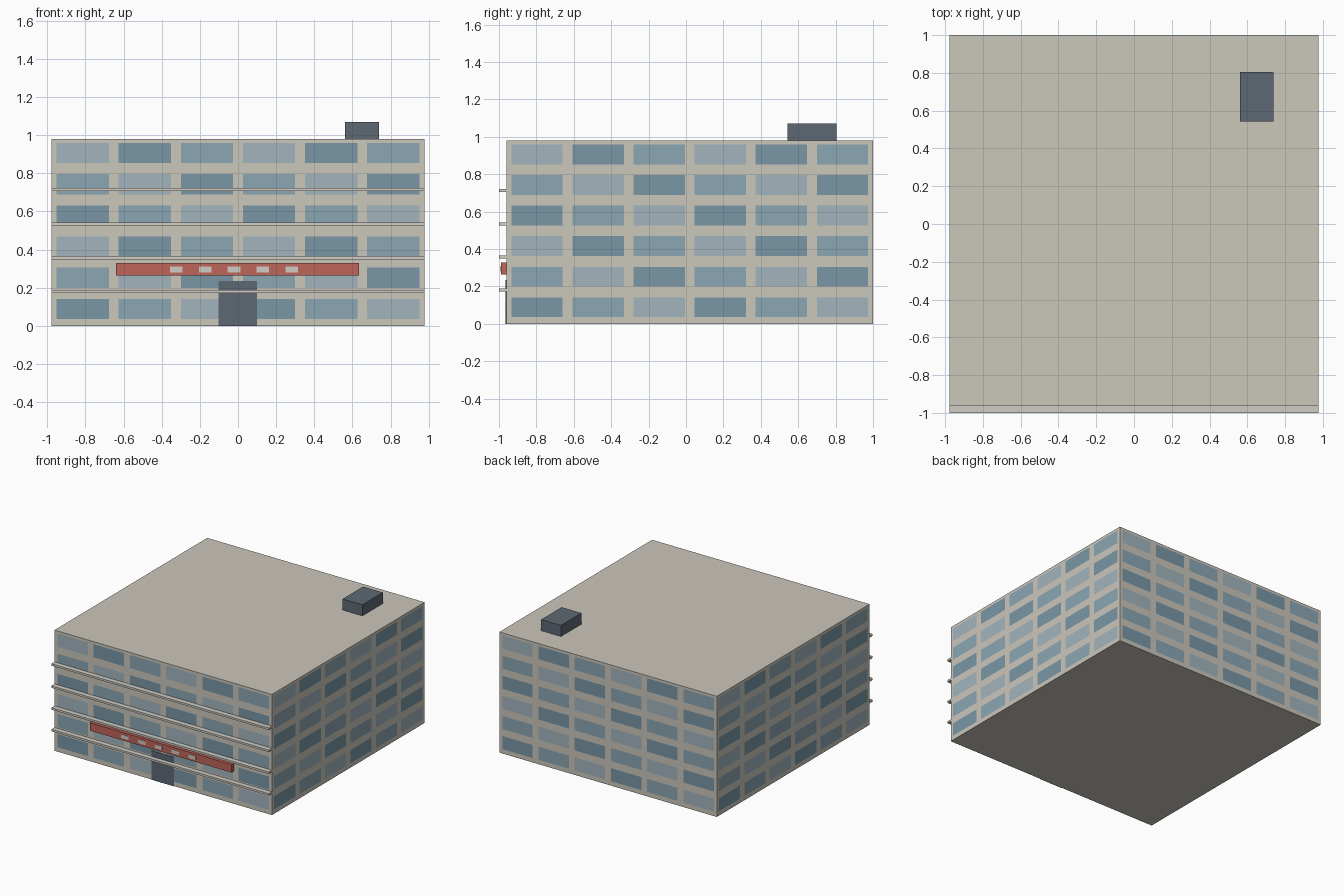
import bpy, bmesh
from mathutils import Vector

if "Cube" in bpy.data.objects:
    bpy.data.objects.remove(bpy.data.objects["Cube"])


def material(name, rgb):
    m = bpy.data.materials.new(name)
    m.diffuse_color = (*rgb, 1)
    m.use_nodes = True
    m.node_tree.nodes["Principled BSDF"].inputs["Base Color"].default_value = m.diffuse_color
    return m


WALL = material("wall_stone", (0.60, 0.57, 0.50))
GLASS = [material("glass_light", (0.36, 0.46, 0.51)),
         material("glass_dark", (0.19, 0.31, 0.38)),
         material("glass_mid", (0.26, 0.38, 0.45))]
RED = material("sign_red", (0.52, 0.13, 0.10))
DARK = material("dark_metal", (0.11, 0.14, 0.17))
TRIM = material("trim_light", (0.63, 0.61, 0.56))

X, FRONT, BACK, TOP = 0.977, -0.96, 1.0, 0.98
N = 6  # windows per row, and storeys


def finish(bm, name, mats):
    mesh = bpy.data.meshes.new(name)
    bm.to_mesh(mesh)
    bm.free()
    for m in mats:
        mesh.materials.append(m)
    ob = bpy.data.objects.new(name, mesh)
    bpy.context.collection.objects.link(ob)
    return ob


def box(name, lo, hi, mat):
    lo, hi = Vector(lo), Vector(hi)
    bm = bmesh.new()
    bmesh.ops.create_cube(bm, size=1)
    bmesh.ops.scale(bm, vec=hi - lo, verts=bm.verts)
    bmesh.ops.translate(bm, vec=(lo + hi) / 2, verts=bm.verts)
    return finish(bm, name, [mat])


def cuts(a, b):
    """Grid positions 0..1: the window spans a..b of each of the N bays."""
    return [0.0] + [(i + f) / N for i in range(N) for f in (a, b)] + [1.0]


# Building shell: four walls gridded so the window panes lie flush in them
bm = bmesh.new()
corners = [(-X, FRONT), (X, FRONT), (X, BACK), (-X, BACK)]
us, vs = cuts(0.08, 0.92), cuts(0.22, 0.87)
for k in range(4):
    a, b = Vector(corners[k]), Vector(corners[(k + 1) % 4])
    grid = [[bm.verts.new((*a.lerp(b, u), v * TOP)) for u in us] for v in vs]
    for r in range(2 * N + 1):
        for c in range(2 * N + 1):
            f = bm.faces.new((grid[r][c], grid[r][c + 1],
                              grid[r + 1][c + 1], grid[r + 1][c]))
            if r % 2 and c % 2:
                from_top = N - 1 - r // 2
                f.material_index = 1 + (c // 2 - from_top) % 3
# Roof and floor close the open ends
bmesh.ops.remove_doubles(bm, verts=bm.verts, dist=1e-5)
bmesh.ops.holes_fill(bm, edges=[e for e in bm.edges if e.is_boundary], sides=0)
bmesh.ops.recalc_face_normals(bm, faces=bm.faces)
finish(bm, "building_shell", [WALL] + GLASS)

# Ledges across the front
for i, z in enumerate((0.181, 0.357, 0.535, 0.714)):
    box(f"front_ledge_{i + 1}", (-X, -1.0, z - 0.008), (X, FRONT, z + 0.008), TRIM)

# Entrance door
box("entrance_door", (-0.103, FRONT - 0.004, 0), (0.099, FRONT, 0.235), DARK)

# Sign board with plain light panels
box("sign_board", (-0.639, -0.989, 0.265), (0.635, FRONT, 0.329), RED)
for i in range(5):
    x = -0.323 + 0.151 * i
    box(f"sign_panel_{i + 1}", (x - 0.033, -0.991, 0.281), (x + 0.033, -0.988, 0.31), TRIM)

# Rooftop plant box
box("rooftop_unit", (0.56, 0.542, TOP), (0.738, 0.805, 1.07), DARK)
